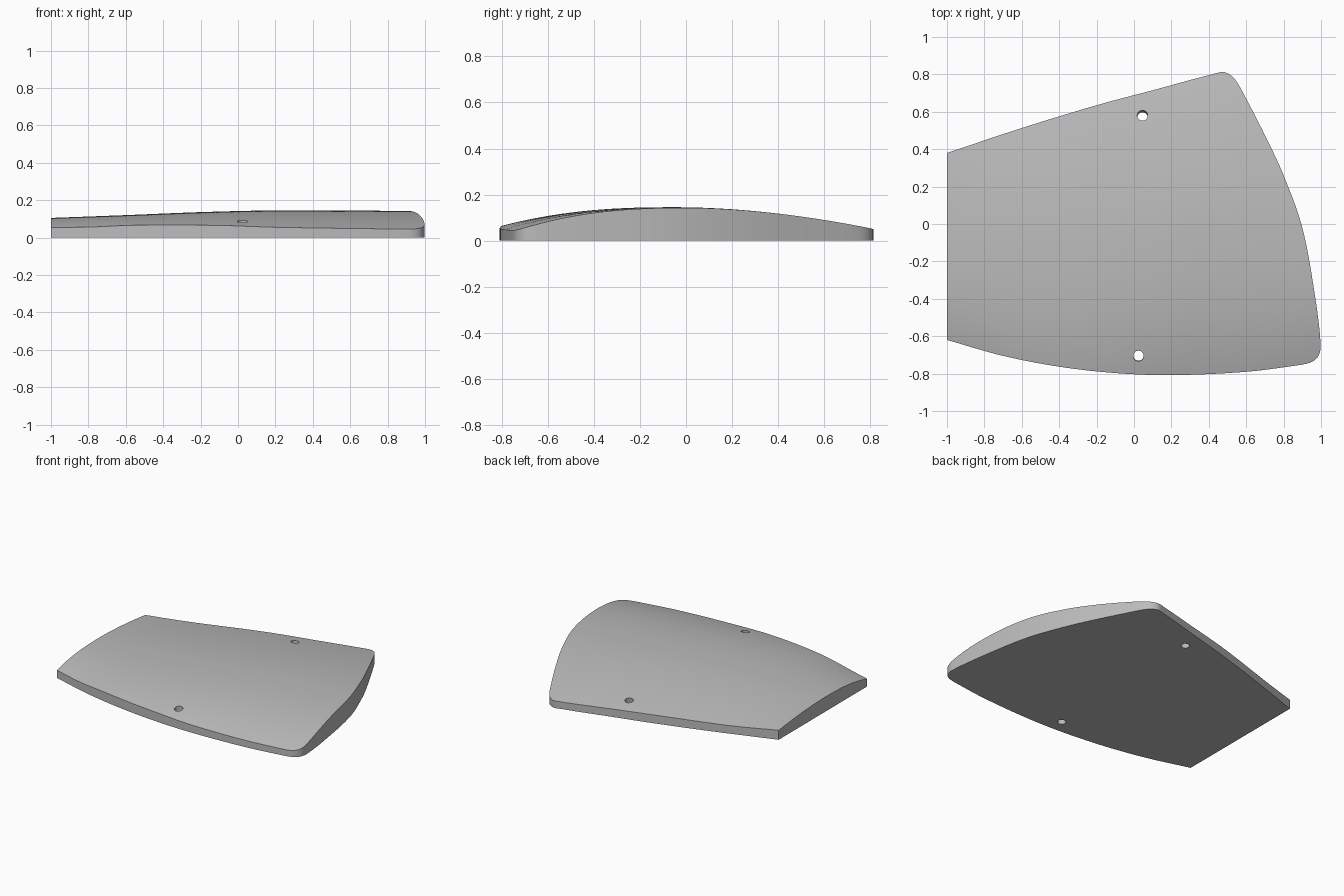
import bpy, bmesh, math
from mathutils import Vector

cube = bpy.data.objects.get("Cube")
if cube:
    bpy.data.objects.remove(cube, do_unlink=True)


def smooth(keys, x):
    """Smooth curve through (x, value) keys."""
    n = len(keys)
    x = min(max(x, keys[0][0]), keys[-1][0])
    i = next(k for k in range(n - 1) if x <= keys[k + 1][0])

    def slope(k):
        a, b = keys[max(k - 1, 0)], keys[min(k + 1, n - 1)]
        return (b[1] - a[1]) / (b[0] - a[0])
    (x0, y0), (x1, y1) = keys[i], keys[i + 1]
    h = x1 - x0
    t = (x - x0) / h
    return (y0 * (1 + 2 * t) * (1 - t) ** 2 + h * slope(i) * t * (1 - t) ** 2
            + y1 * t * t * (3 - 2 * t) + h * slope(i + 1) * t * t * (t - 1))


# Plan outline
FRONT = [(-1, -.62), (-.7, -.705), (-.4, -.763), (-.1, -.797), (.2, -.808),
         (.6, -.79), (.9, -.752), (1, -.735)]
BACK = [(-1, .38), (-.6, .513), (-.2, .635), (.1, .715), (.42, .8), (.55, .82), (1, .82)]
RIGHT = [(.9, -.752), (.95, -.738), (.985, -.708), (.998, -.65), (.97, -.4),
         (.9, -.02), (.8, .26), (.7, .475), (.6, .67), (.565, .735),
         (.53, .785), (.48, .813), (.42, .8)]
# Heights of the front edge, back edge and crown
FRONT_Z = [(-1, .055), (-.8, .056), (-.55, .066), (-.1, .065), (.2, .055), (.9, .045), (1, .045)]
BACK_Z = [(-1, .068), (-.7, .058), (-.2, .06), (.5, .05), (1, .05)]
CROWN_Z = [(-1, .105), (-.6, .12), (-.2, .136), (.2, .145), (1, .142)]

# Right curve by arc length
lengths = [0]
for a, b in zip(RIGHT, RIGHT[1:]):
    lengths.append(lengths[-1] + math.dist(a, b))


def right_point(t):
    d = t * lengths[-1]
    return Vector([smooth([(l, p[k]) for l, p in zip(lengths, RIGHT)], d) for k in (0, 1)])


def height(x, y):
    """Domed top surface."""
    yf, yb = smooth(FRONT, x), smooth(BACK, x)
    mid = (yf + yb) / 2 - .03
    crown = smooth(CROWN_Z, x)
    if y < mid:
        u, edge, power = (mid - y) / (mid - yf), smooth(FRONT_Z, x), 2.5
    else:
        u, edge, power = (y - mid) / (yb - mid), smooth(BACK_Z, x), 1.8
    return edge + (crown - edge) * (1 - min(u, 1) ** power)


# Panel body: domed top patch, walls and flat underside
NS, NT = 48, 80
front_end, back_end = RIGHT[0], RIGHT[-1]
r0, r1 = Vector(front_end), Vector(back_end)
right_side = [right_point(j / NT) for j in range(NT + 1)]
bm = bmesh.new()
grid = []
for i in range(NS + 1):
    s = i / NS
    xf, xb = -1 + s * (front_end[0] + 1), -1 + s * (back_end[0] + 1)
    f, b = Vector((xf, smooth(FRONT, xf))), Vector((xb, smooth(BACK, xb)))
    column = []
    for j in range(NT + 1):
        t = j / NT
        p = f.lerp(b, t) + s * (right_side[j] - r0.lerp(r1, t))
        column.append(bm.verts.new((p.x, p.y, height(p.x, p.y))))
    grid.append(column)
for i in range(NS):
    for j in range(NT):
        bm.faces.new((grid[i][j], grid[i + 1][j], grid[i + 1][j + 1], grid[i][j + 1]))
rim = ([grid[i][0] for i in range(NS)] + [grid[NS][j] for j in range(NT)]
       + [grid[i][NT] for i in range(NS, 0, -1)] + [grid[0][j] for j in range(NT, 0, -1)])
base = [bm.verts.new((v.co.x, v.co.y, 0)) for v in rim]
for k in range(len(rim)):
    n = (k + 1) % len(rim)
    bm.faces.new((rim[k], base[k], base[n], rim[n]))
bm.faces.new(base[::-1])
bmesh.ops.recalc_face_normals(bm, faces=bm.faces[:])
mesh = bpy.data.meshes.new("curved_panel")
bm.to_mesh(mesh)
bm.free()
panel = bpy.data.objects.new("curved_panel", mesh)
bpy.context.collection.objects.link(panel)

grey = bpy.data.materials.new("plain_grey")
grey.use_nodes = True
grey.diffuse_color = (.5, .5, .5, 1)
grey.node_tree.nodes["Principled BSDF"].inputs["Base Color"].default_value = (.5, .5, .5, 1)
mesh.materials.append(grey)

# Two fixing holes, slightly tilted
for name, x, y, tilt in (("back_hole", .045, .58, -8), ("front_hole", .024, -.705, 2)):
    bpy.ops.mesh.primitive_cylinder_add(vertices=32, radius=.028, depth=.5,
                                        location=(x, y, .08),
                                        rotation=(math.radians(tilt), 0, 0))
    cutter = bpy.context.object
    cutter.name = name
    cutter.hide_render = True
    cutter.data.materials.append(grey)
    cut = panel.modifiers.new(name, "BOOLEAN")
    cut.operation, cut.solver, cut.object = "DIFFERENCE", "EXACT", cutter
    bpy.context.view_layer.objects.active = panel
    bpy.ops.object.modifier_apply(modifier=cut.name)
    bpy.data.objects.remove(cutter, do_unlink=True)

# Smooth dome with crisp rim
bpy.ops.object.select_all(action="DESELECT")
panel.select_set(True)
bpy.context.view_layer.objects.active = panel
bpy.ops.object.shade_smooth_by_angle(angle=math.radians(30))
